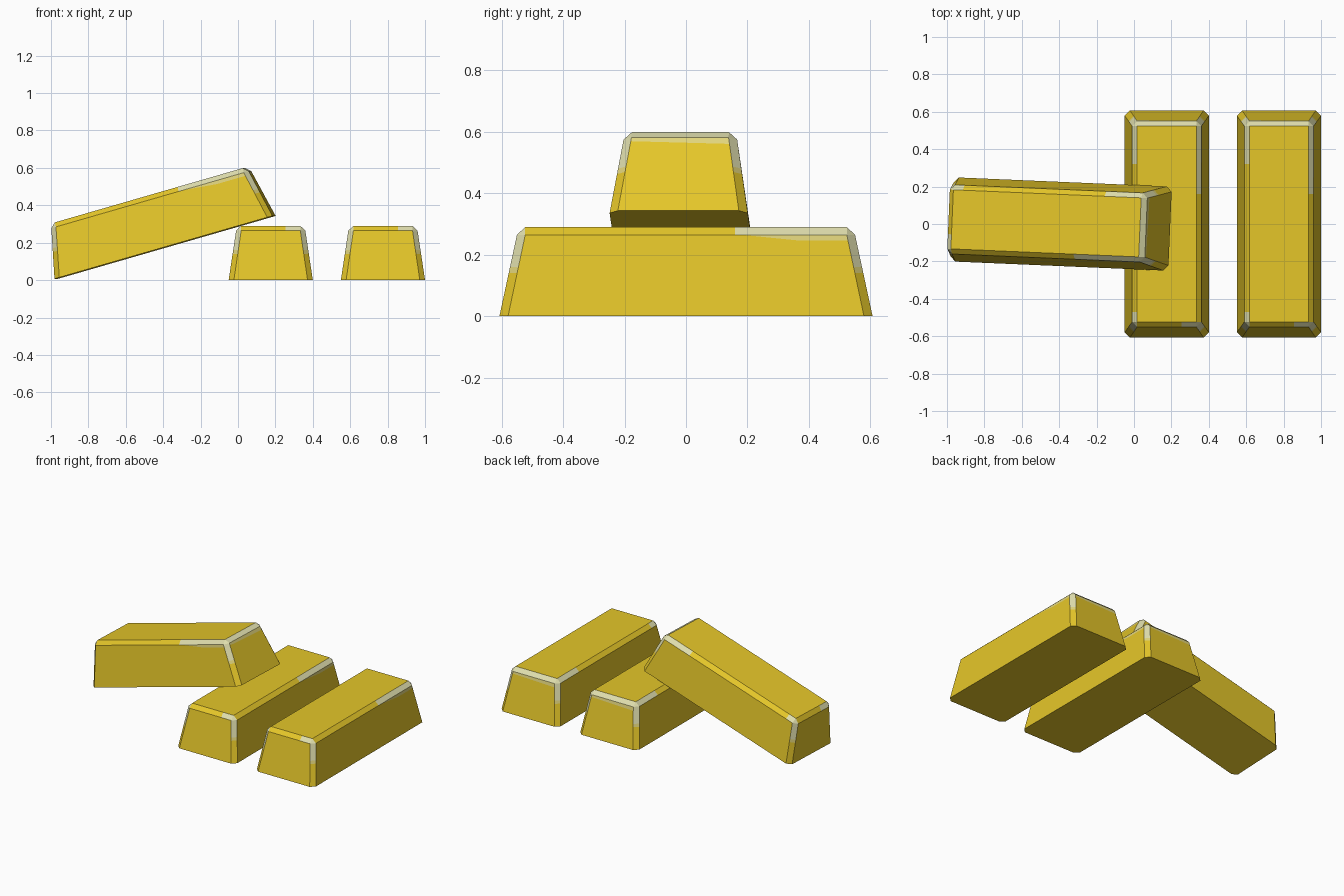
import bpy, bmesh
from math import radians
from mathutils import Matrix, Vector

if "Cube" in bpy.data.objects:
    bpy.data.objects.remove(bpy.data.objects["Cube"])


def material(name, rgb):
    m = bpy.data.materials.new(name)
    m.diffuse_color = (*rgb, 1)
    m.use_nodes = True
    m.node_tree.nodes["Principled BSDF"].inputs["Base Color"].default_value = m.diffuse_color
    return m


GOLD = material("gold", (0.78, 0.565, 0.022))
WORN = material("worn pale gold", (0.74, 0.73, 0.42))
SOFT = material("lightly worn gold", (0.75, 0.66, 0.20))


def octagon(bm, hx, hy, c, z):
    """Rectangle ring with cut corners."""
    pts = [(hx, -hy + c), (hx, hy - c), (hx - c, hy), (-hx + c, hy),
           (-hx, hy - c), (-hx, -hy + c), (-hx + c, -hy), (hx - c, -hy)]
    return [bm.verts.new((x, y, z)) for x, y in pts]


# Face groups, recognised by their normal
def is_rim(n): return 0.4 < n.z < 0.95
def is_corner(n): return abs(n.x) > 0.3 and abs(n.y) > 0.3
def is_side(n): return -0.1 < n.z < 0.4 and not is_corner(n)
def long_rim(n, s): return is_rim(n) and not is_corner(n) and n.x * s > 0.3
def upright(n): return is_corner(n) and n.z < 0.4
def right_side(n): return is_side(n) and n.x > 0.5
def back_end(n): return is_side(n) and n.y > 0.5


def wear(n, c):
    """0 clean, 1 rubbed pale, 2 lightly rubbed."""
    if is_corner(n):
        return 1 if n.z > 0.4 or c.z > 0.16 else 2 if c.z > 0.14 else 0
    if is_rim(n):
        if n.y > 0.3:
            return 1
        if n.y < -0.3:
            return int(c.x > 0.08)
        return int(c.y > 0.16) if n.x > 0 else int(c.y > 0.32 or c.y < -0.47)
    if right_side(n):
        return 2 * int(c.z > 0.246 and c.z > 0.265 - 0.1 * (c.y - 0.18))
    if back_end(n):
        return 2 * int(c.z > 0.246 + 0.03 * c.x)
    return 0


CUTS = [
    (upright, (0, 0, 0.16), (0, 0, 1)),
    (upright, (0, 0, 0.14), (0, 0, 1)),
    (lambda n: long_rim(n, 1), (0, 0.16, 0), (0, 1, 0)),
    (lambda n: long_rim(n, -1), (0, 0.32, 0), (0, 1, 0)),
    (lambda n: long_rim(n, -1), (0, -0.47, 0), (0, 1, 0)),
    (lambda n: is_rim(n) and not is_corner(n) and n.y < -0.3, (0.08, 0, 0), (1, 0, 0)),
    (right_side, (0, 0, 0.246), (0, 0, 1)),
    (right_side, (0, 0.18, 0.265), (0, 0.1, 1)),
    (back_end, (0, 0, 0.246), (-0.03, 0, 1)),
]


def ingot(name, matrix):
    bm = bmesh.new()
    # Tapered body with cut corners
    low = octagon(bm, 0.225, 0.607, 0.028, 0)
    high = octagon(bm, 0.185, 0.55, 0.027, 0.265)
    top = [bm.verts.new((x, y, 0.29)) for x, y in
           ((0.158, -0.523), (0.158, 0.523), (-0.158, 0.523), (-0.158, -0.523))]
    bm.faces.new(low[::-1])
    bm.faces.new(top)
    for i in range(8):
        j = (i + 1) % 8
        bm.faces.new((low[i], low[j], high[j], high[i]))
    # Bevelled rim and corner triangles
    for k in range(4):
        a, b, c = high[2 * k], high[2 * k + 1], high[(2 * k + 2) % 8]
        bm.faces.new((a, b, top[(k + 1) % 4], top[k]))
        bm.faces.new((b, c, top[(k + 1) % 4]))
    bm.normal_update()
    # Cut the borders of the worn patches
    for pick, co, no in CUTS:
        faces = [f for f in bm.faces if pick(f.normal)]
        edges = {e for f in faces for e in f.edges}
        verts = {v for f in faces for v in f.verts}
        bmesh.ops.bisect_plane(bm, geom=faces + list(edges) + list(verts),
                               plane_co=Vector(co), plane_no=Vector(no), dist=1e-5)
        bm.normal_update()
    for f in bm.faces:
        f.material_index = wear(f.normal, f.calc_center_median())
    me = bpy.data.meshes.new(name)
    bm.to_mesh(me)
    bm.free()
    for m in (GOLD, WORN, SOFT):
        me.materials.append(m)
    ob = bpy.data.objects.new(name, me)
    bpy.context.collection.objects.link(ob)
    ob.matrix_world = matrix


# Two bars flat on the ground, one leaning on the middle bar
ingot("middle_bar", Matrix.Translation((0.175, 0, 0)))
ingot("right_bar", Matrix.Translation((0.775, 0, 0)))
ingot("leaning_bar", Matrix.Translation((-0.39, 0, 0.175))
      @ Matrix.Rotation(radians(-2.45), 4, 'Z')
      @ Matrix.Rotation(radians(-16.1), 4, 'Y')
      @ Matrix.Rotation(radians(-90), 4, 'Z'))
